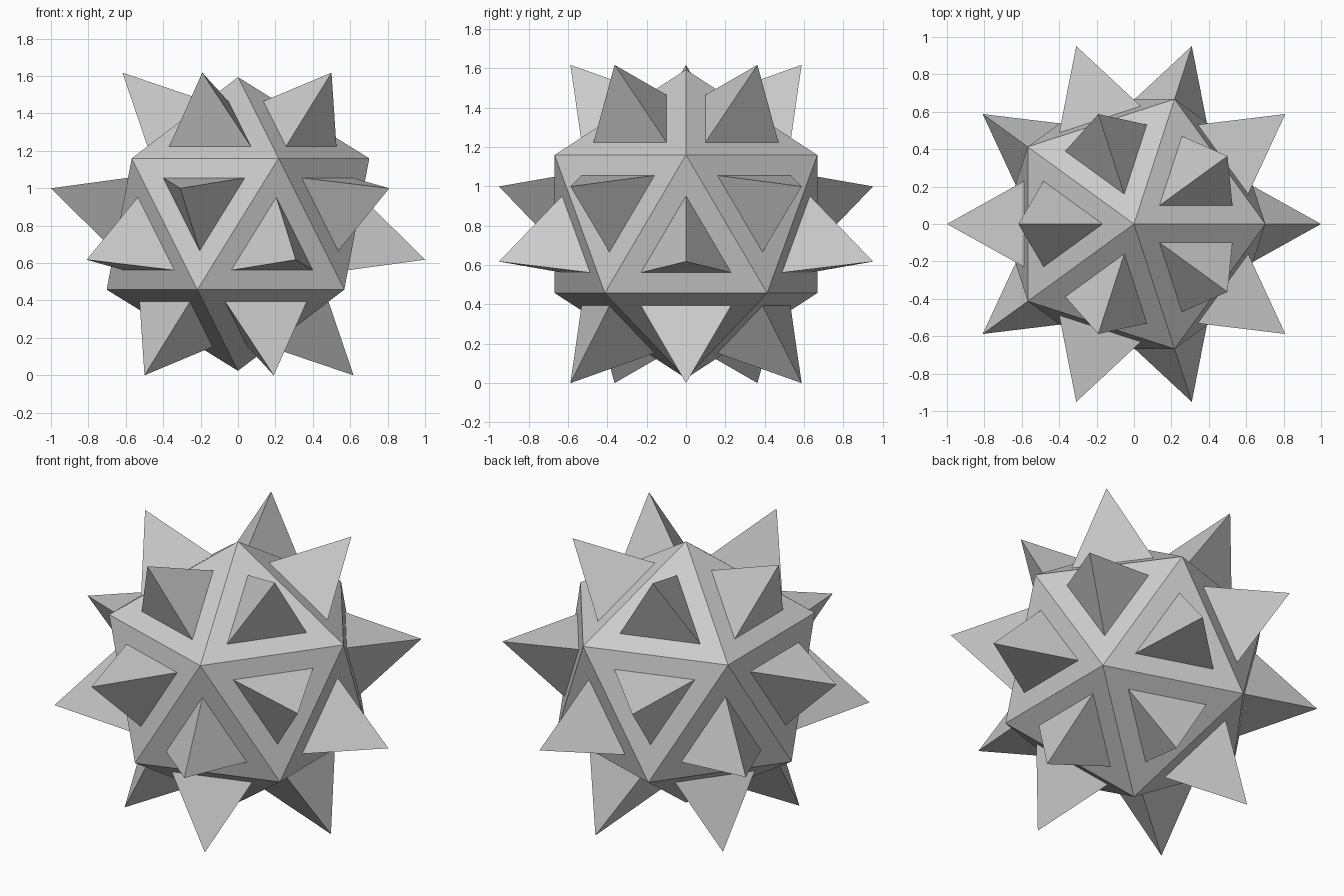
import bpy, bmesh
from mathutils import Matrix

if "Cube" in bpy.data.objects:
    bpy.data.objects.remove(bpy.data.objects["Cube"])

CENTRE_Z = 0.809      # half the overall height
RADIUS = 0.785        # icosahedron corner radius
BORDER = 0.1058       # flat margin around each spike base
SPIKE = 0.3943        # spike height above its face

# Icosahedron core
bm = bmesh.new()
bmesh.ops.create_icosphere(bm, subdivisions=1, radius=RADIUS,
                           matrix=Matrix.Translation((0, 0, CENTRE_Z)))
bm.normal_update()

# Inset every face, then raise its middle into a three-sided spike
faces = bm.faces[:]
bmesh.ops.inset_individual(bm, faces=faces, thickness=BORDER,
                           use_even_offset=True)
bm.normal_update()
bmesh.ops.poke(bm, faces=faces, offset=SPIKE, center_mode='MEAN')
bmesh.ops.recalc_face_normals(bm, faces=bm.faces[:])

mesh = bpy.data.meshes.new("spiked_ball")
bm.to_mesh(mesh)
bm.free()
ball = bpy.data.objects.new("spiked_ball", mesh)
bpy.context.collection.objects.link(ball)
